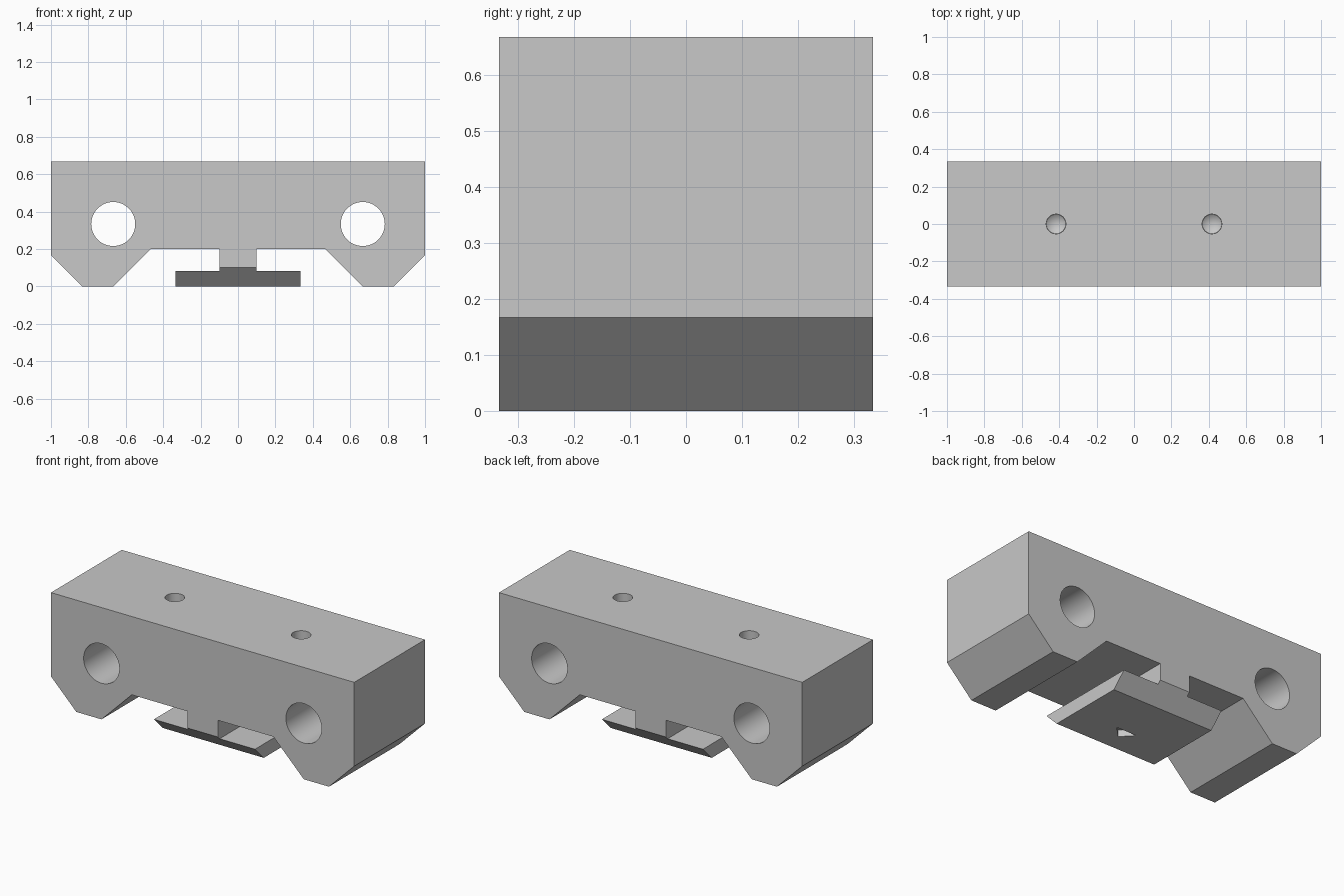
import bpy
import bmesh
from mathutils import Matrix

if "Cube" in bpy.data.objects:
    bpy.data.objects.remove(bpy.data.objects["Cube"], do_unlink=True)

# Single plain grey
grey = bpy.data.materials.new("plain_grey")
grey.use_nodes = True
colour = (0.58, 0.58, 0.58, 1)
grey.diffuse_color = colour
grey.node_tree.nodes["Principled BSDF"].inputs["Base Color"].default_value = colour


def prism(name, points, sweep):
    """Extrude a closed 3D polygon along the sweep vector."""
    bm = bmesh.new()
    face = bm.faces.new([bm.verts.new(p) for p in points])
    grown = bmesh.ops.extrude_face_region(bm, geom=[face])
    moved = [g for g in grown["geom"] if isinstance(g, bmesh.types.BMVert)]
    bmesh.ops.translate(bm, vec=sweep, verts=moved)
    return finish(name, bm)


def finish(name, bm):
    bmesh.ops.recalc_face_normals(bm, faces=bm.faces)
    mesh = bpy.data.meshes.new(name)
    bm.to_mesh(mesh)
    bm.free()
    mesh.materials.append(grey)
    obj = bpy.data.objects.new(name, mesh)
    bpy.context.collection.objects.link(obj)
    return obj


def cone(name, r_low, r_high, depth, matrix, sides=48):
    bm = bmesh.new()
    bmesh.ops.create_cone(bm, cap_ends=True, segments=sides, radius1=r_low,
                          radius2=r_high, depth=depth, matrix=matrix)
    return finish(name, bm)


def cut(target, cutter):
    """Subtract the cutter, then discard it."""
    cutter.hide_render = True
    mod = target.modifiers.new("cut", "BOOLEAN")
    mod.operation = "DIFFERENCE"
    mod.solver = "EXACT"
    mod.object = cutter
    bpy.context.view_layer.objects.active = target
    bpy.ops.object.modifier_apply(modifier=mod.name)
    bpy.data.objects.remove(cutter, do_unlink=True)


W = 1 / 3      # half depth of the block
TOP = 2 / 3

# Block with two tapered feet and a central T-shaped rail, as one profile
half = [(0.1, 0.083), (W, 0.083), (W, 0)]
right = [(1, TOP), (1, 0.167), (0.833, 0), (0.667, 0), (0.467, 0.2), (0.1, 0.2)] + half
outline = right + [(-x, z) for x, z in reversed(right)]
block = prism("rail_block", [(x, -W, z) for x, z in outline], (0, 2 * W, 0))

# Bevelled ends under the T rail
for s in (-1, 1):
    wedge = [(-0.4, s * y, z) for y, z in ((0.213, -0.02), (0.353, 0.12), (0.353, -0.02))]
    cut(block, prism("bevel_cutter", wedge, (0.8, 0, 0)))

# Through bores and blind screw holes with a drill-point bottom
for s in (-1, 1):
    lie = Matrix.Translation((s * 0.667, 0, W)) @ Matrix.Rotation(1.5707963, 4, "X")
    cut(block, cone("bore_cutter", 0.1177, 0.1177, 1, lie, 64))
    x = s * 0.4167
    cut(block, cone("screw_cutter", 0.053, 0.053, 0.3, Matrix.Translation((x, 0, 0.62)), 24))
    cut(block, cone("drill_point_cutter", 0, 0.053, 0.04, Matrix.Translation((x, 0, 0.451)), 24))

# Small triangular direction mark sunk into the underside
mark = [(-0.067, -0.06, -0.02), (0.067, -0.06, -0.02), (0, -0.13, -0.02)]
cut(block, prism("mark_cutter", mark, (0, 0, 0.06)))

bpy.ops.object.select_all(action="DESELECT")
block.select_set(True)
bpy.context.view_layer.objects.active = block
bpy.ops.object.shade_smooth_by_angle(angle=0.5)
